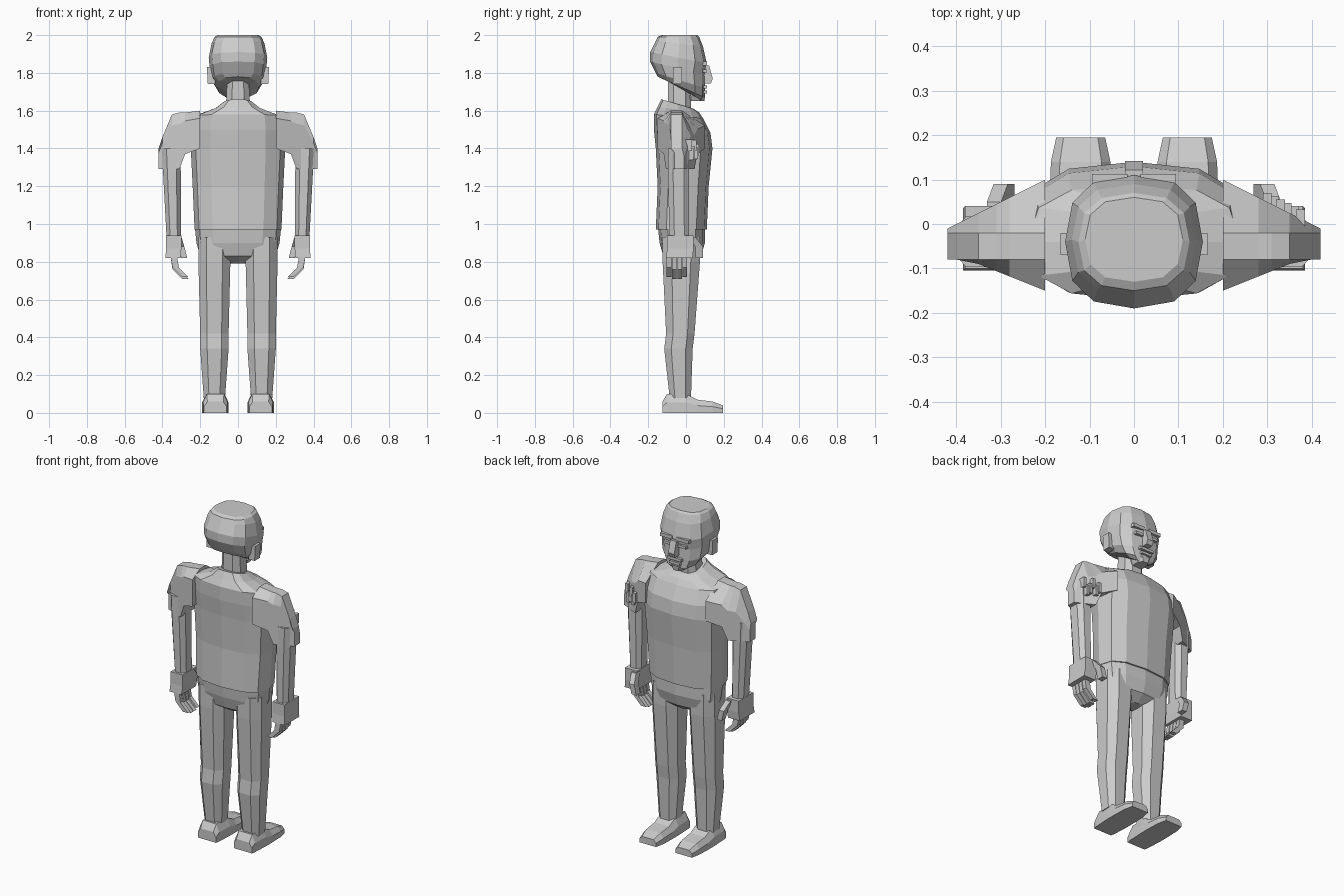
import bpy, bmesh, math, random

cube = bpy.data.objects.get("Cube")
if cube:
    bpy.data.objects.remove(cube)

tone = (.6, .6, .6, 1)
grey = bpy.data.materials.new("light grey")
grey.use_nodes = True
grey.diffuse_color = tone
grey.node_tree.nodes["Principled BSDF"].inputs["Base Color"].default_value = tone


def loft(name, rings):
    """Flat-faced skin through rings of points, closed at both ends."""
    bm = bmesh.new()
    loops = [[bm.verts.new(point) for point in ring] for ring in rings]
    for lower, upper in zip(loops, loops[1:]):
        for i in range(len(lower)):
            bm.faces.new((lower[i - 1], lower[i], upper[i], upper[i - 1]))
    bm.faces.new(loops[0])
    bm.faces.new(loops[-1])
    bmesh.ops.recalc_face_normals(bm, faces=bm.faces)
    mesh = bpy.data.meshes.new(name)
    bm.to_mesh(mesh)
    bm.free()
    mesh.materials.append(grey)
    part = bpy.data.objects.new(name, mesh)
    bpy.context.collection.objects.link(part)
    return part


def soften(value, squareness):
    return math.copysign(abs(value) ** (2 / squareness), value)


def oval(height, half_width, back, face, drop=0, x=0, sides=12, squareness=2.6):
    """Rounded section reaching from -back to +face; its face side is lowered by drop."""
    points = []
    turn = .5 if sides == 8 else 0
    for i in range(sides):
        angle = math.tau * (i + turn) / sides
        across = soften(math.cos(angle), squareness)
        along = (soften(math.sin(angle), squareness) + 1) / 2
        points.append((x + half_width * across, (back + face) * along - back, height - drop * along))
    return points


def stack(name, rows, **style):
    return loft(name, [oval(*row, **style) for row in rows])


def rectangle(x, y, z, half_width, half_depth):
    return [(x + sx * half_width, y + sy * half_depth, z)
            for sx, sy in ((-1, -1), (1, -1), (1, 1), (-1, 1))]


def bar(name, path, half_width, half_depth):
    """Bar with a level rectangular section that follows a path."""
    return loft(name, [rectangle(*point, half_width, half_depth) for point in path])


def block(name, x, y, z, half_width, half_depth, half_height):
    return bar(name, [(x, y, z - half_height), (x, y, z + half_height)], half_width, half_depth)


def both(part):
    """Name the part for the +x side and add its mirrored twin."""
    base = part.name
    part.name = "left_" + base
    mesh = part.data.copy()
    for vertex in mesh.vertices:
        vertex.co.x *= -1
    mesh.flip_normals()
    bpy.context.collection.objects.link(bpy.data.objects.new("right_" + base, mesh))


# Shirt trunk, closed by a collar that slopes down to the chest
stack("shirt", [
    (.97, .23, .16, .11),
    (1.2, .24, .15, .12),
    (1.4, .25, .16, .14),
    (1.5, .25, .17, .13, .02),
    (1.58, .24, .17, .09, .02),
    (1.62, .13, .15, .07, .03),
    (1.66, .08, .13, .04, .05),
])


# Sleeves, tapering outwards from the trunk to a thin edge
def sleeve_section(x, top, bottom):
    out = x - .2
    back, face = .4 * out - .15, .1 - .5 * out
    tall = top - bottom
    return [(x, back, bottom), (x, back, bottom + tall * .8), (x, -.08, top),
            (x, -.02, top), (x, face, bottom + tall * .6), (x, face, bottom)]


both(loft("sleeve", [
    sleeve_section(.2, 1.6, 1.4),
    sleeve_section(.28, 1.59, 1.37),
    sleeve_section(.31, 1.59, 1.29),
    sleeve_section(.35, 1.58, 1.29),
    sleeve_section(.4, 1.46, 1.29),
    sleeve_section(.42, 1.4, 1.29),
]))

# Crumpled cloth at the face side of one sleeve
random.seed(4)
for i in range(6):
    x = .3 + i * .015
    block(f"sleeve_fold_{i + 1}", x, .2 - x / 2, random.uniform(1.36, 1.5),
          half_width=.01, half_depth=.02, half_height=.03)

# Pelvis, narrowing to the crotch
stack("pelvis", [
    (1, .23, .15, .1),
    (.9, .22, .14, .1),
    (.83, .2, .12, .08),
    (.79, .03, .06, .03),
])

# Legs, with a bulge below the knee
both(stack("leg", [
    (.93, .09, .13, .08),
    (.8, .09, .13, .08),
    (.42, .08, .11, .05),
    (.34, .08, .12, .04),
    (.08, .06, .09, .03),
], x=.125, sides=8))


# Shoes, from heel to toe
def shoe_section(y, half_width, height):
    edge, top = half_width * .7, height * .55
    return [(.12 + dx, y, z) for dx, z in (
        (-half_width, 0), (half_width, 0), (half_width, top),
        (edge, height), (-edge, height), (-half_width, top))]


both(loft("shoe", [
    shoe_section(-.125, .06, .06),
    shoe_section(-.1, .065, .1),
    shoe_section(0, .07, .1),
    shoe_section(.06, .07, .07),
    shoe_section(.14, .067, .06),
    shoe_section(.195, .055, .04),
]))

# Arms, hanging from inside the sleeves
both(loft("forearm", [
    oval(1.4, .05, .1, .02, x=.355, sides=8),
    oval(1.28, .05, .1, .02, x=.35, sides=8),
    oval(.92, .04, .09, .02, x=.34, sides=8),
]))

# Hands: palm, four curled fingers and a thumb
both(bar("palm", [(.345, -.035, .82), (.34, -.03, .87), (.34, -.03, .94)],
         half_width=.04, half_depth=.07))
for i in range(4):
    y = -.09 + i * .028
    lift = .01 if i in (0, 3) else 0
    curl = [(.34, y, .83), (.33, y, .76 + lift), (.28, y, .71 + lift)]
    both(bar(f"finger_{i + 1}", curl, half_width=.017, half_depth=.012))
both(bar("thumb", [(.315, .03, .93), (.3, .07, .88), (.285, .07, .82)],
         half_width=.016, half_depth=.02))

# Neck and head, with the jaw dropping towards the chin
stack("neck", [(1.58, .07, .1, .03), (1.8, .06, .1, .03, .06)], sides=8)
stack("head", [
    (1.77, .07, .12, .09, .12),
    (1.78, .11, .15, .1, .11),
    (1.8, .14, .16, .1, .08),
    (1.86, .15, .19, .1, .07),
    (1.91, .155, .19, .11, .06),
    (1.97, .14, .16, .09, .03),
    (1.99, .125, .15, .07),
    (2, .11, .13, .06),
])

# Face: nose, moustache, lip, chin, brows, eyes and ears
bar("nose", [(0, .1, 1.84), (0, .12, 1.77), (0, .11, 1.745)], half_width=.02, half_depth=.022)
block("moustache", 0, .09, 1.725, half_width=.045, half_depth=.022, half_height=.008)
block("lower_lip", 0, .09, 1.7, half_width=.035, half_depth=.02, half_height=.008)
stack("chin", [(1.65, .035, 0, .1), (1.68, .05, 0, .105)], sides=8)
both(block("brow", .055, .09, 1.85, half_width=.04, half_depth=.022, half_height=.01))
both(block("eye", .05, .1, 1.81, half_width=.025, half_depth=.01, half_height=.008))
both(bar("ear", [(.14, -.045, 1.74), (.145, -.045, 1.83)], half_width=.02, half_depth=.025))
